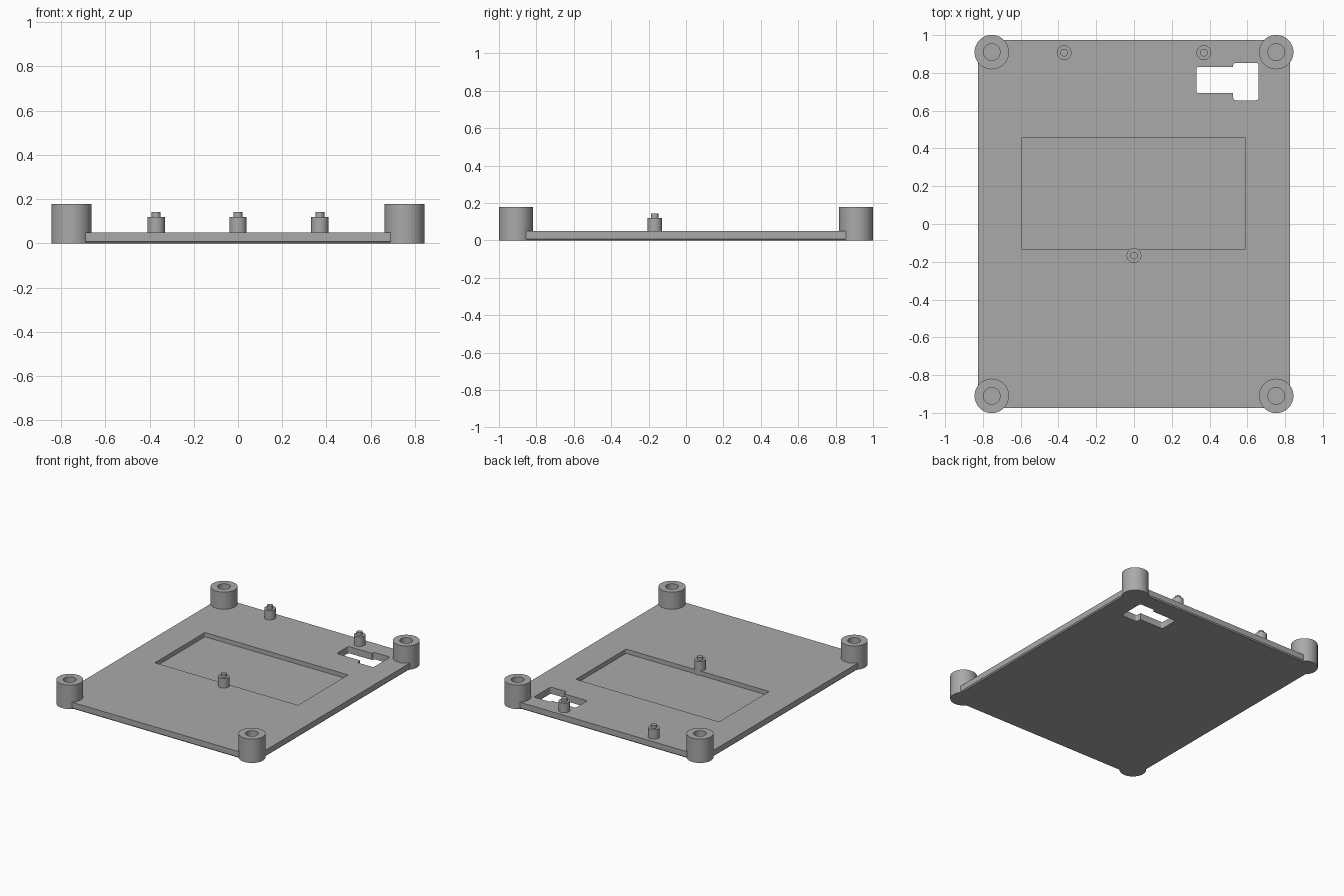
import bpy
import bmesh
from math import cos, sin, pi, radians

if "Cube" in bpy.data.objects:
    bpy.data.objects.remove(bpy.data.objects["Cube"], do_unlink=True)

grey = bpy.data.materials.new("mid grey")
GREY = (0.4, 0.4, 0.4, 1)
grey.use_nodes = True
grey.diffuse_color = GREY
grey.node_tree.nodes["Principled BSDF"].inputs["Base Color"].default_value = GREY

PLATE_TOP = 0.05


def finish(name, bm):
    bmesh.ops.recalc_face_normals(bm, faces=bm.faces)
    mesh = bpy.data.meshes.new(name)
    bm.to_mesh(mesh)
    bm.free()
    mesh.materials.append(grey)
    obj = bpy.data.objects.new(name, mesh)
    bpy.context.collection.objects.link(obj)
    return obj


def box(name, x0, x1, y0, y1, z0, z1, corner=0, chamfer=0):
    """Box with rounded upright edges and an optional chamfered underside."""
    bm = bmesh.new()
    bmesh.ops.create_cube(bm, size=1)
    for v in bm.verts:
        v.co = (x1 if v.co.x > 0 else x0, y1 if v.co.y > 0 else y0,
                z1 if v.co.z > 0 else z0)
    if corner:
        upright = [e for e in bm.edges
                   if abs(e.verts[0].co.z - e.verts[1].co.z) > 1e-4]
        bmesh.ops.bevel(bm, geom=upright, offset=corner, segments=5,
                        profile=0.5, affect='EDGES')
    if chamfer:
        rim = [e for e in bm.edges if all(v.co.z < z0 + 1e-4 for v in e.verts)]
        bmesh.ops.bevel(bm, geom=rim, offset=chamfer, segments=1, affect='EDGES')
    return finish(name, bm)


def turned(name, x, y, profile, sides=48):
    """Closed solid turned around an upright axis from (radius, height) pairs."""
    bm = bmesh.new()
    rings = [[bm.verts.new((x + r * cos(2 * pi * i / sides),
                            y + r * sin(2 * pi * i / sides), z))
              for i in range(sides)] for r, z in profile]
    for a, b in zip(rings, rings[1:]):
        for i in range(sides):
            j = (i + 1) % sides
            bm.faces.new((a[i], a[j], b[j], b[i]))
    bm.faces.new(rings[0])
    bm.faces.new(rings[-1])
    return finish(name, bm)


def combine(target, tool, operation):
    mod = target.modifiers.new(operation, 'BOOLEAN')
    mod.operation = operation
    mod.solver = 'EXACT'
    mod.object = tool
    bpy.context.view_layer.objects.active = target
    bpy.ops.object.modifier_apply(modifier=mod.name)
    bpy.data.objects.remove(tool, do_unlink=True)


def smooth(obj):
    bpy.ops.object.select_all(action='DESELECT')
    obj.select_set(True)
    bpy.context.view_layer.objects.active = obj
    bpy.ops.object.shade_smooth_by_angle(angle=radians(30))


# Base plate with a chamfered underside
plate = box("base_plate", -0.825, 0.825, -0.975, 0.975, 0, PLATE_TOP, 0.05, 0.008)

# Shallow rectangular pocket
combine(plate, box("pocket_cutter", -0.593, 0.59, -0.135, 0.457, 0.018, 0.1, 0.006),
        'DIFFERENCE')

# Through opening made of two overlapping rounded rectangles
combine(plate, box("slot_cutter", 0.33, 0.56, 0.693, 0.832, -0.1, 0.1, 0.014),
        'DIFFERENCE')
combine(plate, box("port_cutter", 0.525, 0.66, 0.655, 0.853, -0.1, 0.1, 0.014),
        'DIFFERENCE')

# Corner posts with blind screw holes, fused to the plate
corners = [(sx * 0.753, sy * 0.91) for sx in (-1, 1) for sy in (-1, 1)]
for x, y in corners:
    combine(plate, turned("corner_post", x, y, [(0.091, 0), (0.091, 0.178)]), 'UNION')
    combine(plate, turned("screw_hole", x, y, [(0.044, 0.04), (0.044, 0.3)]),
            'DIFFERENCE')

# Stepped locating pins
for name, x, y in (("left_pin", 0.37, 0.907), ("right_pin", -0.37, 0.907),
                   ("front_pin", 0, -0.167)):
    pin = turned(name, x, y, [(0.039, 0.015), (0.039, 0.12), (0.02, 0.12), (0.02, 0.143)])
    smooth(pin)

smooth(plate)
